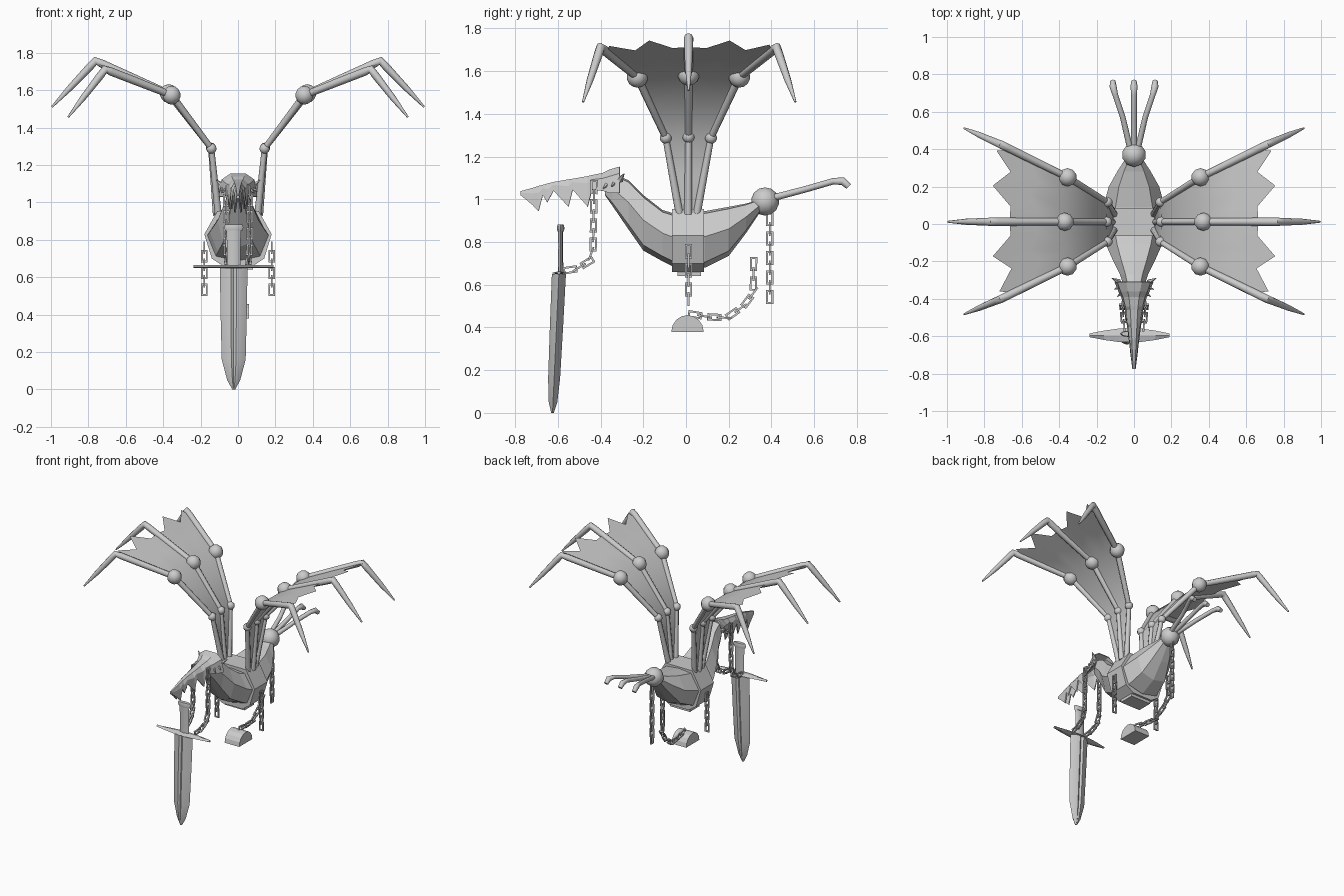
import bpy, bmesh, math
from mathutils import Vector as V

if "Cube" in bpy.data.objects:
    bpy.data.objects.remove(bpy.data.objects["Cube"])

bone = bpy.data.materials.new("bone_grey")
bone.diffuse_color = (0.6, 0.6, 0.6, 1)
bone.use_nodes = True
bone.node_tree.nodes["Principled BSDF"].inputs["Base Color"].default_value = bone.diffuse_color


def finish(name, bm, smooth=None):
    bmesh.ops.recalc_face_normals(bm, faces=bm.faces)
    me = bpy.data.meshes.new(name)
    bm.to_mesh(me)
    bm.free()
    me.materials.append(bone)
    ob = bpy.data.objects.new(name, me)
    bpy.context.collection.objects.link(ob)
    if smooth:
        bpy.ops.object.select_all(action='DESELECT')
        ob.select_set(True)
        bpy.context.view_layer.objects.active = ob
        bpy.ops.object.shade_smooth_by_angle(angle=math.radians(smooth))
    return ob


def loft(name, rings, closed=True, smooth=None):
    """Skin a list of equal-length point rings."""
    bm = bmesh.new()
    rows = [[bm.verts.new(p) for p in r] for r in rings]
    n = len(rows[0])
    for a, b in zip(rows, rows[1:]):
        for i in range(n if closed else n - 1):
            j = (i + 1) % n
            bm.faces.new((a[i], a[j], b[j], b[i]))
    if closed:
        bm.faces.new(rows[0])
        bm.faces.new(rows[-1])
    return finish(name, bm, smooth)


def tube(name, pts, radii, ref, sides=8):
    """Round bar along a bent path."""
    pts, rings = [V(p) for p in pts], []
    for i, (p, r) in enumerate(zip(pts, radii)):
        t = (pts[min(i + 1, len(pts) - 1)] - pts[max(i - 1, 0)]).normalized()
        a = t.cross(V(ref)).normalized()
        b = t.cross(a)
        rings.append([p + r * (a * math.cos(k * math.tau / sides) + b * math.sin(k * math.tau / sides))
                      for k in range(sides)])
    return loft(name, rings, smooth=50)


def ball(name, p, r):
    bm = bmesh.new()
    bmesh.ops.create_uvsphere(bm, u_segments=10, v_segments=7, radius=r)
    bmesh.ops.translate(bm, verts=bm.verts, vec=p)
    return finish(name, bm, 40)


def box(name, lo, hi):
    return loft(name, [[(x, lo[1], lo[2]), (x, hi[1], lo[2]), (x, hi[1], hi[2]), (x, lo[1], hi[2])]
                       for x in (lo[0], hi[0])])


def chain(name, path, step=0.047, length=0.066, width=0.034, bar=0.009):
    """Rectangular links, each turned a quarter from the last."""
    path = [V(p) for p in path]
    total = sum((b - a).length for a, b in zip(path, path[1:]))
    count = max(2, round((total - length) / step) + 1)
    bm = bmesh.new()
    for k in range(count):
        s = length / 2 + k * (total - length) / (count - 1)
        for a, b in zip(path, path[1:]):
            if s <= (b - a).length + 1e-6:
                break
            s -= (b - a).length
        d = (b - a).normalized()
        c = a + d * s
        side = V((1, 0, 0))
        side = (side - d * side.dot(d)).normalized()
        w, t = d.cross(side), side
        if k % 2:
            w, t = t, w
        loops = []
        for inset, h in ((0, -1), (0, 1), (bar, 1), (bar, -1)):
            loops.append([bm.verts.new(c + d * sx * (length / 2 - inset) + w * sy * (width / 2 - inset)
                                       + t * h * bar / 2) for sx, sy in ((1, 1), (1, -1), (-1, -1), (-1, 1))])
        for i in range(4):
            p, q = loops[i], loops[(i + 1) % 4]
            for j in range(4):
                m = (j + 1) % 4
                bm.faces.new((p[j], p[m], q[m], q[j]))
    return finish(name, bm)


# Torso: faceted hull swept from neck to rump
def hull(y, top, bot, w):
    half = [(0.6, 0.96), (1, 0.55), (0.72, 0.1)]
    prof = [(0, 1)] + half + [(0, 0)] + [(-x, t) for x, t in reversed(half)]
    return [(x * w, y, bot + t * (top - bot)) for x, t in prof]


loft("torso", [hull(*s) for s in (
    (-0.38, 1.06, 1.02, 0.03), (-0.345, 1.12, 0.97, 0.05), (-0.27, 1.09, 0.86, 0.075),
    (-0.2, 1.02, 0.76, 0.11), (-0.11, 0.95, 0.71, 0.15), (-0.06, 0.935, 0.685, 0.165),
    (0.09, 0.945, 0.68, 0.165), (0.2, 0.965, 0.735, 0.135), (0.28, 0.98, 0.84, 0.09),
    (0.35, 1.0, 0.945, 0.045))])
belt_half = [(0.11, 0.955), (0.18, 0.83), (0.14, 0.7), (0.08, 0.66)]
loft("belt", [[(x, y, z) for x, z in belt_half + [(-x, z) for x, z in reversed(belt_half)]]
              for y in (-0.065, 0.085)])
box("belt_underside", (-0.08, -0.04, 0.64), (0.08, 0.07, 0.67))

# Skull: open arch with toothed lower edges
skull = []
for y, top, bot, w in (
        (-0.775, 1.035, 1.02, 0.005), (-0.72, 1.05, 0.975, 0.012), (-0.69, 1.06, 0.945, 0.016),
        (-0.67, 1.065, 1.02, 0.018), (-0.65, 1.07, 0.985, 0.02), (-0.62, 1.078, 1.04, 0.024),
        (-0.55, 1.09, 0.965, 0.033), (-0.53, 1.093, 1.045, 0.036), (-0.46, 1.105, 0.965, 0.045),
        (-0.44, 1.11, 1.045, 0.05), (-0.39, 1.12, 1.04, 0.065), (-0.36, 1.135, 1.03, 0.08),
        (-0.31, 1.15, 1.03, 0.1)):
    zm = top - 0.3 * (top - max(bot, top - 0.1))
    skull.append([(-w, y, bot), (-w * 0.85, y, zm), (-w * 0.4, y, top), (w * 0.4, y, top),
                  (w * 0.85, y, zm), (w, y, bot)])
ob = loft("skull", skull, closed=False)
mod = ob.modifiers.new("thickness", 'SOLIDIFY')
mod.thickness, mod.offset = 0.008, 0

# Tail knob and three prongs
ball("tail_knob", (0, 0.37, 0.99), 0.066)
for i in (-1, 0, 1):
    tube("tail_prong", [(i * 0.02, 0.4, 1.005), (i * 0.06, 0.57, 1.05), (i * 0.1, 0.69, 1.085),
                        (i * 0.112, 0.735, 1.085), (i * 0.113, 0.762, 1.06)],
         [0.016, 0.015, 0.015, 0.019, 0.015], (1, 0, 0))

# Wing fingers: root, knuckle, elbow, peak, tip (front, middle, rear)
fingers = [
    [(0.105, -0.03, 0.93), (0.142, -0.095, 1.288), (0.355, -0.228, 1.573), (0.71, -0.4, 1.712), (0.908, -0.482, 1.456)],
    [(0.115, 0.01, 0.93), (0.145, 0.012, 1.292), (0.37, 0.012, 1.582), (0.762, 0.012, 1.757), (0.995, 0.012, 1.51)],
    [(0.105, 0.05, 0.93), (0.142, 0.117, 1.288), (0.355, 0.25, 1.573), (0.71, 0.424, 1.712), (0.908, 0.512, 1.456)]]
# Ragged outer edge: position across the wing, edge x
ragged = [(-1, 0.64), (-0.9, 0.72), (-0.66, 0.655), (-0.44, 0.755), (-0.2, 0.66), (0, 0.665),
          (0.22, 0.66), (0.46, 0.755), (0.7, 0.66), (0.9, 0.735), (1, 0.66)]

for s in (1, -1):
    def flip(p):
        return V((p[0] * s, p[1], p[2]))

    for f in fingers:
        a, b, c, d, e = [flip(p) for p in f]
        tube("wing_lower_bone", [a, b], [0.019, 0.015], (0, 1, 0))
        tube("wing_upper_bone", [b, c], [0.016, 0.019], (0, 1, 0))
        tube("wing_claw", [c, c.lerp(d, 0.5), c.lerp(d, 0.92), d, d.lerp(e, 0.12), d.lerp(e, 0.6), e],
             [0.019, 0.021, 0.022, 0.022, 0.021, 0.016, 0.005], (0, 1, 0))
        ball("wing_knuckle", b, 0.028)
        ball("wing_elbow", c, 0.05)

    # Membrane stretched across the three fingers
    cols = []
    for v, edge in ragged:
        k = [flip(fingers[1][i]).lerp(flip(fingers[0 if v < 0 else 2][i]), abs(v)) for i in range(4)]
        u = (edge - abs(k[2].x)) / (abs(k[3].x) - abs(k[2].x))
        cols.append([k[0], k[0].lerp(k[1], 0.5), k[1], k[1].lerp(k[2], 0.5), k[2],
                     k[2].lerp(k[3], u / 2), k[2].lerp(k[3], u)])
    loft("wing_membrane", cols, closed=False, smooth=60)

    # Skull crest spikes
    for root, tip in (((0.08, -0.31, 1.09), (0.118, -0.29, 1.12)),
                      ((0.065, -0.33, 1.08), (0.105, -0.35, 1.06)),
                      ((0.05, -0.36, 1.08), (0.09, -0.388, 1.05))):
        tube("crest_spike", [flip(root), flip(tip)], [0.016, 0.002], (0, 0, 1), 5)

    # Hip chains and sword chains
    chain("hip_chain", [(s * 0.18, 0.012, 0.79), (s * 0.18, 0.012, 0.5)])
    chain("sword_chain", [(s * 0.062, -0.43, 1.09), (s * 0.062, -0.435, 0.77), (s * 0.06, -0.46, 0.705),
                          (s * 0.055, -0.51, 0.675), (s * 0.05, -0.575, 0.665)])

# Rear chain, weight chain and weight
chain("rear_chain", [(0, 0.392, 0.94), (0, 0.392, 0.51)])
chain("weight_chain", [(-0.03, 0.317, 0.73), (-0.03, 0.315, 0.56), (-0.025, 0.27, 0.5),
                       (-0.02, 0.19, 0.445), (-0.01, 0.1, 0.45), (0, 0.01, 0.465)])
loft("weight", [[(x, 0.007 + 0.076 * math.cos(a * math.pi / 8), 0.378 + 0.08 * math.sin(a * math.pi / 8))
                 for a in range(9)] for x in (-0.06, 0.058)])

# Sword: grooved blade, lens-shaped guard, grip and pommel
blade_half = [(-1, 0), (-0.55, 0.75), (-0.2, 1), (0, 0.7), (0.2, 1), (0.55, 0.75)]
blade_prof = blade_half + [(-x, -y) for x, y in blade_half]
loft("sword_blade", [[(-0.023 + w * x, -0.625 + 0.046 * z + t * y, z) for x, y in blade_prof]
                     for z, w, t in ((0, 0.008, 0.006), (0.05, 0.035, 0.02), (0.16, 0.064, 0.028),
                                     (0.4, 0.07, 0.031), (0.65, 0.074, 0.033))], smooth=25)
loft("sword_guard", [[(x, -0.595 - h, 0.655), (x, -0.595, 0.648), (x, -0.595 + h, 0.655), (x, -0.595, 0.664)]
                     for x, h in ((-0.237, 0.01), (-0.16, 0.025), (-0.08, 0.036), (0.035, 0.036),
                                  (0.115, 0.025), (0.19, 0.01))])


def grip_ring(z, w, t):
    return [(-0.023 + w * math.cos(a * math.tau / 8), -0.587 + t * math.sin(a * math.tau / 8), z) for a in range(8)]


loft("sword_grip", [grip_ring(0.655, 0.036, 0.013), grip_ring(0.78, 0.036, 0.011),
                    grip_ring(0.85, 0.04, 0.012)], smooth=40)
loft("sword_pommel", [grip_ring(0.85, 0.046, 0.015), grip_ring(0.865, 0.052, 0.018),
                      grip_ring(0.882, 0.046, 0.014)], smooth=40)
